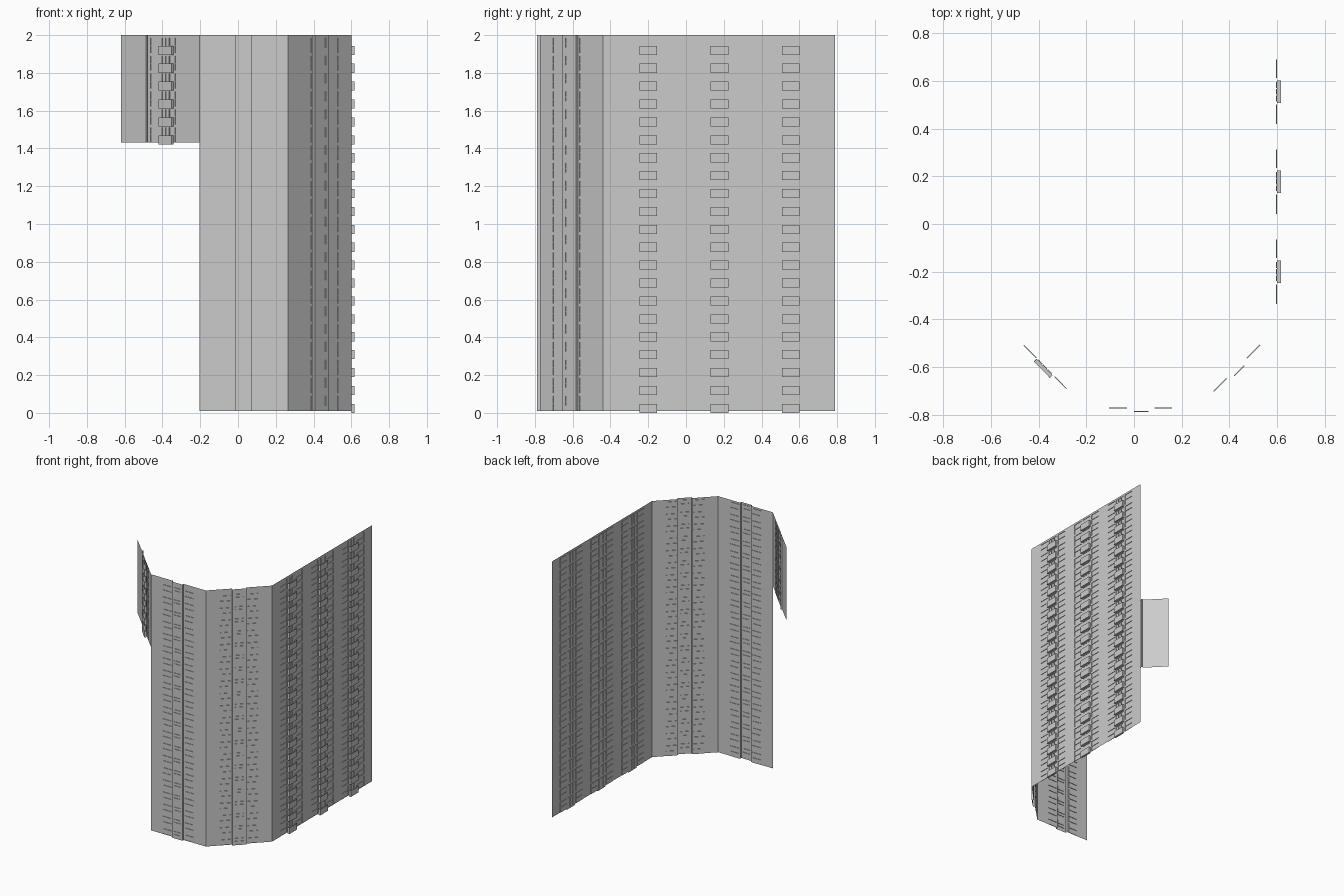
import bpy, bmesh
from mathutils import Vector

if "Cube" in bpy.data.objects:
    bpy.data.objects.remove(bpy.data.objects["Cube"])

Z0, PITCH, FLOORS = 0.01, 1.99 / 21, 21
REVEAL, BAY = -0.004, 0.015


def finish(name, bm):
    bmesh.ops.remove_doubles(bm, verts=bm.verts, dist=1e-5)
    mesh = bpy.data.meshes.new(name)
    bm.to_mesh(mesh)
    bm.free()
    ob = bpy.data.objects.new(name, mesh)
    bpy.context.collection.objects.link(ob)


def frame(p0, p1):
    # maps (along wall, outward, height) to world space
    p = Vector((p0[0], p0[1], 0))
    d = Vector((p1[0] - p0[0], p1[1] - p0[1], 0))
    length = d.length
    d.normalize()
    n = Vector((d.y, -d.x, 0))
    return (lambda u, w, z: p + d * u + n * w + Vector((0, 0, z))), length


def window(u0, u1):
    # tall window with a transom bar
    return [(u0, u1, 0.001, 0.039, REVEAL), (u0, u1, 0.042, 0.08, REVEAL)]


def door(c, half):
    # three glazed door leaves behind a balcony
    w = 2 * half / 3
    return [(c - half + i * w + 0.002, c - half + (i + 1) * w - 0.002, 0.002, 0.08, REVEAL)
            for i in range(3)]


def bay(u0, u1, g0, g1):
    # projecting full-height bay with a two-part window
    return [(u0, u1, 0, PITCH, BAY),
            (g0, g1, 0.03, 0.05, BAY + REVEAL), (g0, g1, 0.053, 0.08, BAY + REVEAL)]


def wall(name, p0, p1, relief, first=0):
    # stepped relief sheet: each grid cell has a depth, reveals join unequal cells
    at, length = frame(p0, p1)
    us = sorted({0, length} | {r[0] for r in relief} | {r[1] for r in relief})
    vs = sorted({0, PITCH} | {r[2] for r in relief} | {r[3] for r in relief})
    rows = [(Z0 + f * PITCH + a, Z0 + f * PITCH + b, (a + b) / 2)
            for f in range(first, FLOORS) for a, b in zip(vs, vs[1:])]
    cols = [(a, b, (a + b) / 2) for a, b in zip(us, us[1:])]

    def depth(u, v):
        w = 0
        for a, b, c, d, value in relief:
            if a < u < b and c < v < d:
                w = value
        return w

    bm = bmesh.new()

    def quad(*pts):
        bm.faces.new([bm.verts.new(at(*p)) for p in pts])

    grid = [[depth(c[2], r[2]) for r in rows] for c in cols]
    for i, (a, b, _) in enumerate(cols):
        for j, (lo, hi, _) in enumerate(rows):
            w = grid[i][j]
            quad((a, w, lo), (b, w, lo), (b, w, hi), (a, w, hi))
            if i + 1 < len(cols) and grid[i + 1][j] != w:
                x = grid[i + 1][j]
                quad((b, w, lo), (b, x, lo), (b, x, hi), (b, w, hi))
            if j + 1 < len(rows) and grid[i][j + 1] != w:
                x = grid[i][j + 1]
                quad((a, w, hi), (b, w, hi), (b, x, hi), (a, x, hi))
    finish(name, bm)


def balconies(name, p0, p1, centre, half, first=0):
    # floor slab with a three-sided parapet, repeated per storey
    at, _ = frame(p0, p1)
    bm = bmesh.new()

    def box(u0, u1, w0, w1, z0, z1):
        v = [bm.verts.new(at(u, w, z)) for z in (z0, z1)
             for u, w in ((u0, w0), (u0, w1), (u1, w1), (u1, w0))]
        for f in ((0, 1, 2, 3), (7, 6, 5, 4), (0, 4, 5, 1), (1, 5, 6, 2), (2, 6, 7, 3), (3, 7, 4, 0)):
            bm.faces.new([v[k] for k in f])

    a, b = centre - half, centre + half
    for f in range(first, FLOORS):
        z = f * PITCH
        box(a, b, 0, 0.016, z, z + 0.012)
        box(a, b, 0.014, 0.016, z + 0.012, z + 0.048)
        box(a, a + 0.002, 0, 0.014, z + 0.012, z + 0.048)
        box(b - 0.002, b, 0, 0.014, z + 0.012, z + 0.048)
    bmesh.ops.recalc_face_normals(bm, faces=bm.faces)
    finish(name, bm)


# Plan corners of the facade, left to right
A, B, C, D, E = (-0.62, -0.35), (-0.205, -0.774), (0.265, -0.774), (0.6, -0.44), (0.6, 0.79)

# Left angled wall, upper storeys only, with a vertical joint
wall("left_upper_wall", A, B,
     [(0.19, 0.2, 0, PITCH, -0.012)] + window(0.225, 0.298) + door(0.35, 0.042) + window(0.408, 0.48), 15)
balconies("left_balconies", A, B, 0.35, 0.048, 15)

# Front wall and right angled wall with projecting bays
wall("front_wall", B, C, window(0.10, 0.175) + bay(0.19, 0.28, 0.205, 0.265) + window(0.29, 0.365))
wall("angled_wall", C, D, window(0.10, 0.177) + bay(0.187, 0.287, 0.207, 0.267) + window(0.297, 0.375))

# Right wall with three balcony stacks
centres = (0.24, 0.618, 0.995)
relief = []
for c in centres:
    relief += window(c - 0.135, c - 0.054) + door(c, 0.042) + window(c + 0.058, c + 0.135)
wall("right_wall", D, E, relief)
for i, c in enumerate(centres):
    balconies(f"right_balconies_{i + 1}", D, E, c, 0.047)
